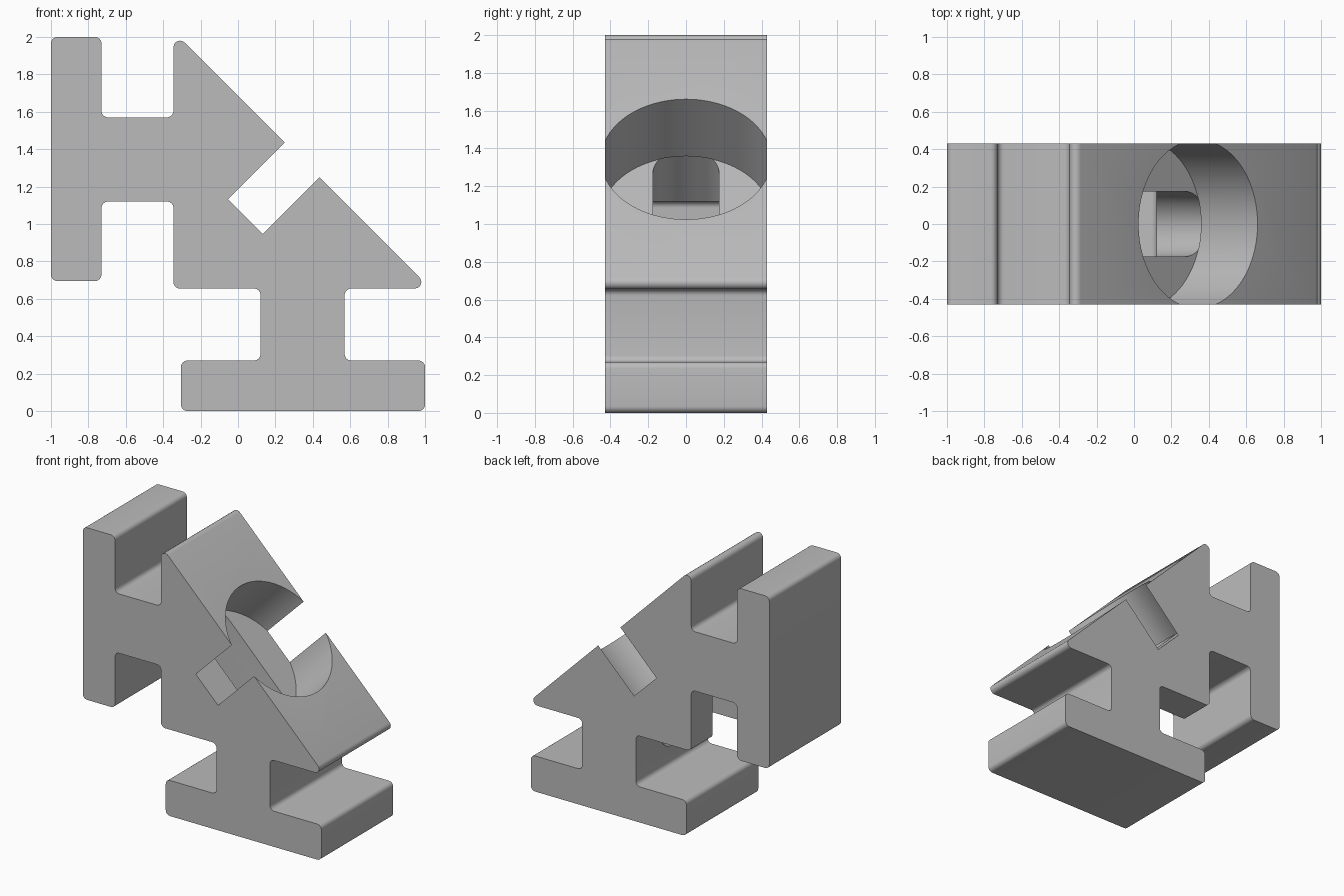
import bpy, bmesh, math
from mathutils import Matrix, Vector

cube = bpy.data.objects.get("Cube")
if cube:
    bpy.data.objects.remove(cube, do_unlink=True)

grey = bpy.data.materials.new("plain grey")
grey.use_nodes = True
colour = (0.5, 0.5, 0.5, 1)
grey.diffuse_color = colour
grey.node_tree.nodes["Principled BSDF"].inputs["Base Color"].default_value = colour


def prism(name, outline, low, high, matrix):
    """Extrude a flat outline between two heights, then place it."""
    bm = bmesh.new()
    face = bm.faces.new([bm.verts.new((p[0], p[1], low)) for p in outline])
    top = bmesh.ops.extrude_face_region(bm, geom=[face])["geom"]
    moved = [v for v in top if isinstance(v, bmesh.types.BMVert)]
    bmesh.ops.translate(bm, verts=moved, vec=(0, 0, high - low))
    bm.transform(matrix)
    bmesh.ops.recalc_face_normals(bm, faces=bm.faces[:])
    mesh = bpy.data.meshes.new(name)
    bm.to_mesh(mesh)
    bm.free()
    mesh.materials.append(grey)
    obj = bpy.data.objects.new(name, mesh)
    bpy.context.collection.objects.link(obj)
    return obj


def fillet(points, radius, steps=6):
    """Replace every corner of a closed outline by an arc."""
    result = []
    for i, p in enumerate(points):
        a = (points[i - 1] - p).normalized()
        b = (points[(i + 1) % len(points)] - p).normalized()
        half = a.angle(b) / 2
        centre = p + (a + b).normalized() * (radius / math.sin(half))
        start = p + a * (radius / math.tan(half)) - centre
        end = p + b * (radius / math.tan(half)) - centre
        sweep = start.angle_signed(end)
        for k in range(steps + 1):
            turn = Matrix.Rotation(-sweep * k / steps, 2)
            result.append(centre + turn @ start)
    return result


def arc(cx, radius, start, end, steps):
    return [(cx + radius * math.cos(start + (end - start) * k / steps),
             radius * math.sin(start + (end - start) * k / steps))
            for k in range(steps + 1)]


# Body: half outline from the inner corner, mirrored over the diagonal
half = [Vector(p) for p in (
    (-0.345, 0.655), (-0.345, 1.12), (-0.73, 1.12), (-0.73, 0.695), (-1, 0.695),
    (-1, 2), (-0.73, 2), (-0.73, 1.57), (-0.345, 1.57), (-0.345, 2.03))]
mirrored = [Vector((p.y - 1, p.x + 1)) for p in reversed(half[1:])]
upright = Matrix(((1, 0, 0, 0), (0, 0, 1, 0), (0, 1, 0, 0), (0, 0, 0, 1)))
body = prism("corner_bracket_body", fillet(half + mirrored, 0.035), -0.43, 0.43, upright)

# Cutters along the diagonal axis: round recess and rounded through slot
diagonal = Matrix.Translation((-0.5, 0, 0.5)) @ Matrix.Rotation(math.pi / 4, 4, "Y")
floor = 1.08 / math.sqrt(2)
recess = prism("recess_cutter", arc(0, 0.45, 0, math.tau, 96)[:-1], floor, 1.5, diagonal)
quarter = math.pi / 2
ends = arc(0.325, 0.175, -quarter, quarter, 24) + arc(-0.325, 0.175, quarter, 3 * quarter, 24)
slot = prism("slot_cutter", ends, 0.19, floor + 0.001, diagonal)

bpy.context.view_layer.objects.active = body
for cutter in (recess, slot):
    cutter.hide_render = True
    cut = body.modifiers.new("cut", "BOOLEAN")
    cut.operation = "DIFFERENCE"
    cut.solver = "EXACT"
    cut.object = cutter
    bpy.ops.object.modifier_apply(modifier=cut.name)
    bpy.data.objects.remove(cutter, do_unlink=True)

# Smooth fillets and bores, sharp edges kept
for obj in bpy.context.selected_objects:
    obj.select_set(False)
body.select_set(True)
bpy.ops.object.shade_smooth_by_angle(angle=math.radians(30))
